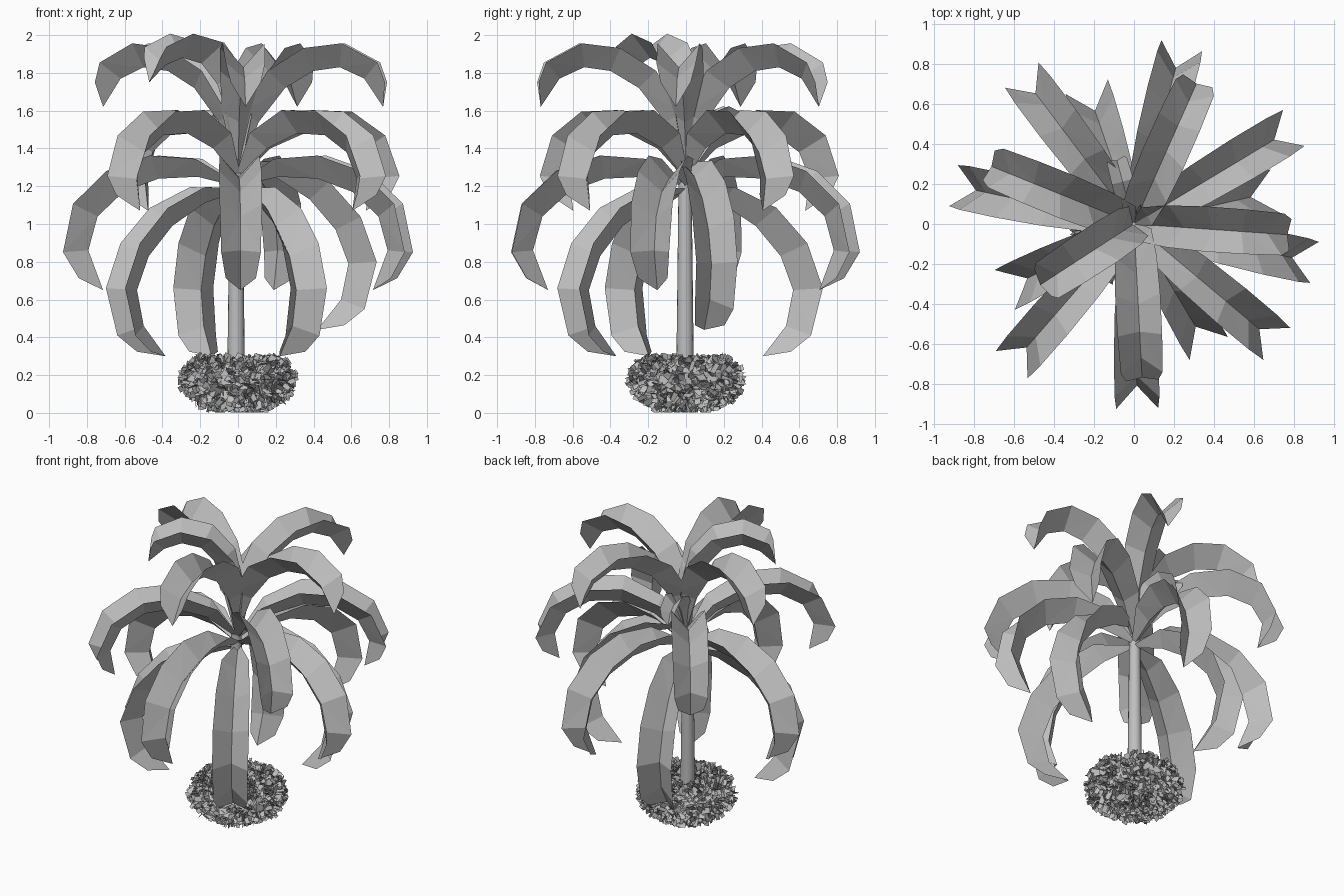
import bpy, bmesh, math, random
from mathutils import Vector

random.seed(4)
if "Cube" in bpy.data.objects:
    bpy.data.objects.remove(bpy.data.objects["Cube"], do_unlink=True)

GREY = (0.52, 0.52, 0.52, 1)
grey = bpy.data.materials.new("light_grey")
grey.use_nodes = True
grey.diffuse_color = GREY
grey.node_tree.nodes["Principled BSDF"].inputs["Base Color"].default_value = GREY


def finish(bm, name):
    mesh = bpy.data.meshes.new(name)
    bm.to_mesh(mesh)
    bm.free()
    mesh.materials.append(grey)
    obj = bpy.data.objects.new(name, mesh)
    bpy.context.collection.objects.link(obj)
    return obj


# Frond midribs as (radius, height), and the folded leaf section along them
HIGHEST = [(.01, 1.3), (.06, 1.55), (.13, 1.74), (.23, 1.85), (.35, 1.88), (.46, 1.84), (.56, 1.75)]
UPPER = [(.01, 1.3), (.11, 1.54), (.25, 1.72), (.4, 1.81), (.54, 1.83), (.67, 1.77), (.77, 1.62)]
MIDDLE = [(.01, 1.24), (.2, 1.4), (.41, 1.48), (.6, 1.47), (.75, 1.38), (.82, 1.24), (.79, 1.07)]
LOWER = [(.01, 1.2), (.22, 1.25), (.43, 1.24), (.62, 1.17), (.76, 1.04), (.81, .86), (.73, .65)]
LOWEST = [(.01, 1.17), (.2, 1.11), (.39, .99), (.53, .83), (.6, .65), (.56, .46), (.43, .3)]
RAISED = [(r, z + .14) for r, z in LOWEST]
YOUNG = [(.01, 1.25), (.04, 1.36), (.09, 1.46), (.15, 1.53), (.22, 1.56), (.29, 1.53), (.33, 1.46)]
HALF_WIDTH = [.018, .085, .105, .113, .112, .105, .08]
DEPTH = [.018, .095, .125, .13, .128, .115, .085]


def frond(name, rib, azimuth, scale):
    bm = bmesh.new()
    a = math.radians(azimuth)
    out = Vector((math.cos(a), math.sin(a), 0))
    side = Vector((-math.sin(a), math.cos(a), 0))
    up = Vector((0, 0, 1))
    pts = [out * r + up * z for r, z in rib]
    rows = []
    for i, p in enumerate(pts):
        tangent = (pts[min(i + 1, 6)] - pts[max(i - 1, 0)]).normalized()
        normal = tangent.cross(side).normalized()
        lift = normal * DEPTH[i] * scale
        if i == 6:
            lift -= tangent * .1 * scale      # pointed tip
        wide = side * HALF_WIDTH[i] * scale
        rows.append([bm.verts.new(q) for q in (p + lift + wide, p, p + lift - wide)])
    for lo, hi in zip(rows, rows[1:]):
        for k in (0, 1):
            bm.faces.new((lo[k], lo[k + 1], hi[k + 1], hi[k]))
    bmesh.ops.triangulate(bm, faces=bm.faces[:])
    finish(bm, name)


tiers = {
    "highest_frond": (HIGHEST, [213], 1),
    "upper_frond": (UPPER, [-4, 66, 158, -87], 1),
    "middle_frond": (MIDDLE, [31, 127, -131, -40], 1),
    "lower_frond": (LOWER, [75, 168, -89, -12], 1),
    "lowest_frond": (LOWEST, [109, -153, -59], 1),
    "raised_lowest_frond": (RAISED, [13], 1),
    "young_frond": (YOUNG, [105], .5),
}
for name, (rib, angles, scale) in tiers.items():
    for n, azimuth in enumerate(angles):
        frond(f"{name}_{n + 1}", rib, azimuth, scale)

# Slender trunk
bpy.ops.mesh.primitive_cone_add(vertices=16, radius1=.047, radius2=.034, depth=1.1,
                                location=(-.01, -.005, .72))
trunk = bpy.context.object
trunk.name = "trunk"
trunk.data.materials.append(grey)
bpy.ops.object.shade_smooth_by_angle()

# Round base with a sunken top, as a turned profile
PROFILE = [(0, .045), (.13, .045), (.22, .085), (.272, .15), (.267, .21), (.21, .265), (.12, .25), (0, .2)]
bm = bmesh.new()
verts = [bm.verts.new((r, 0, z)) for r, z in PROFILE]
edges = [bm.edges.new(pair) for pair in zip(verts, verts[1:])]
bmesh.ops.spin(bm, geom=verts + edges, axis=(0, 0, 1), cent=(0, 0, 0),
               angle=math.tau, steps=24)
bmesh.ops.remove_doubles(bm, verts=bm.verts[:], dist=.0005)
bmesh.ops.recalc_face_normals(bm, faces=bm.faces[:])
body = finish(bm, "base_core")


def random_vector():
    return Vector([random.uniform(-1, 1) for _ in range(3)])


# Shaggy flakes scattered evenly over the base
bm = bmesh.new()
faces = list(body.data.polygons)
for face in random.choices(faces, weights=[f.area for f in faces], k=1700):
    corners = [body.data.vertices[i].co for i in random.sample(list(face.vertices), 3)]
    w = [random.expovariate(1) for _ in corners]
    centre = sum((c * k for c, k in zip(corners, w)), Vector()) / sum(w)
    grow = (face.normal * .7 + random_vector()).normalized()
    across = grow.cross(face.normal + random_vector() * .7).normalized()
    length = random.uniform(.035, .06)
    half = across * random.uniform(.012, .022)
    quad = [centre - half, centre + half,
            centre + half + grow * length, centre - half * .8 + grow * length]
    for q in quad:
        q.z = max(q.z, .002)
    bm.faces.new([bm.verts.new(q) for q in quad])
finish(bm, "base_flakes")
